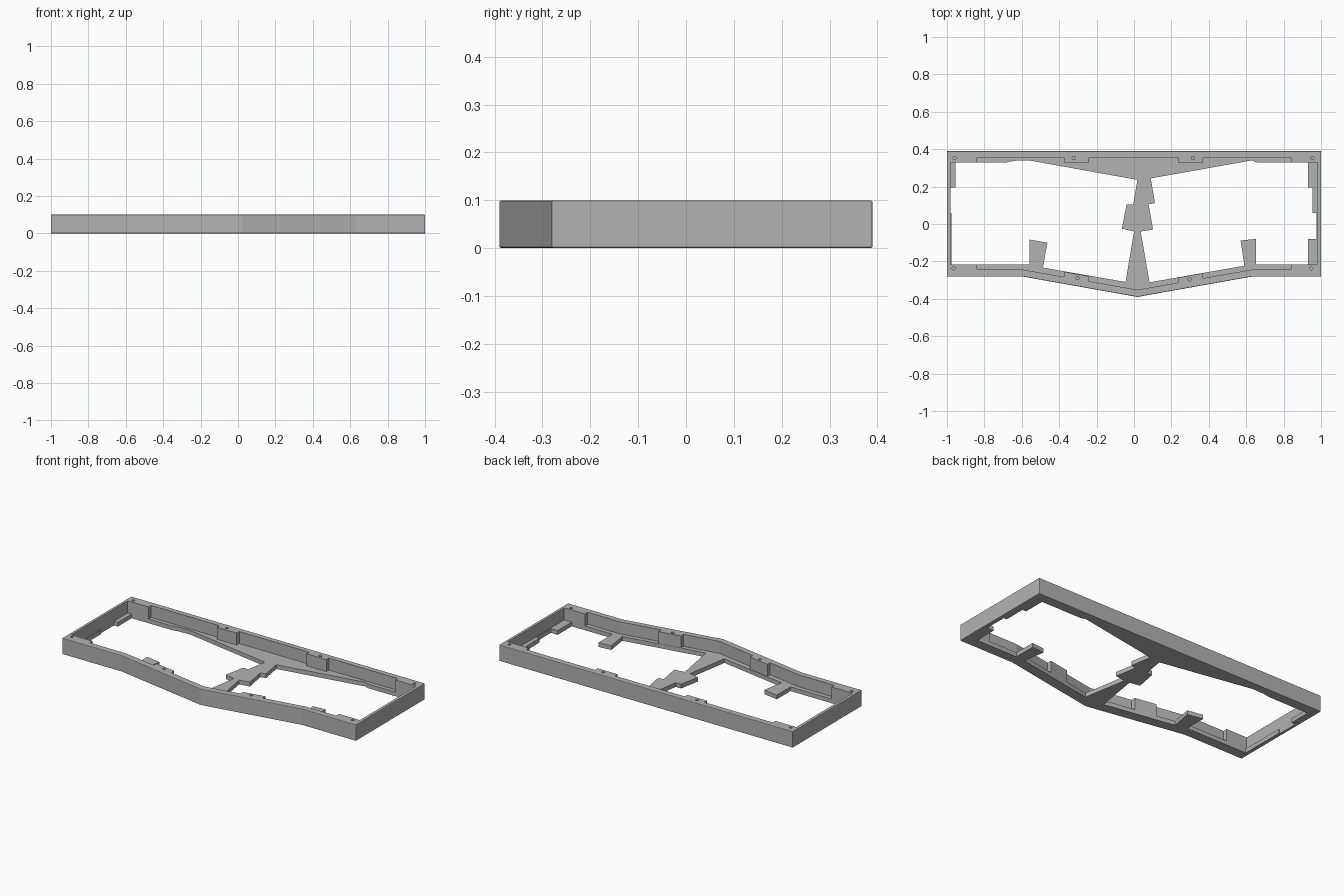
import bpy, bmesh, math

HEIGHT = 0.1
FLOOR = 0.026
MID = 0.018            # x of the front point
THIN, THICK = 0.355, 0.33    # inner faces of the back wall and its bosses


def front_y(x, base):
    """Front wall line: straight at the ends, pointed in the middle."""
    return base - 0.176 * max(0, 0.612 - abs(x - MID))


def prism(name, points, z0, z1):
    bm = bmesh.new()
    face = bm.faces.new([bm.verts.new((x, y, z0)) for x, y in points])
    top = bmesh.ops.extrude_face_region(bm, geom=[face])["geom"]
    moved = [v for v in top if isinstance(v, bmesh.types.BMVert)]
    bmesh.ops.translate(bm, verts=moved, vec=(0, 0, z1 - z0))
    bmesh.ops.recalc_face_normals(bm, faces=bm.faces)
    mesh = bpy.data.meshes.new(name)
    bm.to_mesh(mesh)
    bm.free()
    obj = bpy.data.objects.new(name, mesh)
    bpy.context.collection.objects.link(obj)
    return obj


def bake(obj):
    """Turn the modifier result into the object's own mesh."""
    bpy.context.view_layer.update()
    graph = bpy.context.evaluated_depsgraph_get()
    mesh = bpy.data.meshes.new_from_object(obj.evaluated_get(graph))
    obj.modifiers.clear()
    obj.data = mesh


def cut(obj, cutter):
    mod = obj.modifiers.new("cut", "BOOLEAN")
    mod.operation = "DIFFERENCE"
    mod.solver = "EXACT"
    mod.object = cutter
    bake(obj)
    bpy.data.objects.remove(cutter)


cube = bpy.data.objects.get("Cube")
if cube:
    bpy.data.objects.remove(cube)

# Outer block with softened rim
left_bend, right_bend = MID - 0.612, MID + 0.612
outline = [(-1, 0.39), (1, 0.39), (1, -0.281), (right_bend, -0.281),
           (MID, -0.39), (left_bend, -0.281), (-1, -0.281)]
frame = prism("case_frame", outline, 0, HEIGHT)
bevel = frame.modifiers.new("rim", "BEVEL")
bevel.width = 0.004
bevel.segments = 2
bevel.limit_method = "ANGLE"
bevel.angle_limit = math.radians(30)
bake(frame)

# Cavity above the floor, notched around the screw bosses
boss_edges = [-0.84, -0.375, -0.24, 0.235, 0.37, 0.84]
back, front = [(-0.982, THICK)], [(-0.982, -0.217)]
for i, x in enumerate(boss_edges):
    pair = (THICK, THIN) if i % 2 == 0 else (THIN, THICK)
    back += [(x, y) for y in pair]
    pair = (-0.217, -0.244) if i % 2 == 0 else (-0.244, -0.217)
    front += [(x, front_y(x, y)) for y in pair]
    if i == 0:
        front.append((left_bend, -0.244))
    if i == 2:
        front.append((MID, front_y(MID, -0.244)))
    if i == 4:
        front.append((right_bend, -0.244))
back.append((0.982, THICK))
front.append((0.982, -0.217))
cut(frame, prism("cavity_cutter", back + front[::-1], FLOOR, HEIGHT + 0.1))

# Left and right floor openings, leaving the spine, shelf and tabs
minus_x_opening = [
    (-0.955, 0.33), (-0.68, 0.33), (-0.64, 0.338), (-0.56, 0.34),
    (0.018, 0.236), (-0.004, 0.105), (-0.04, 0.105), (-0.065, -0.025),
    (0.0, -0.04), (-0.045, -0.31), (-0.487, -0.233), (-0.463, -0.1),
    (-0.56, -0.083), (-0.56, -0.217), (-0.975, -0.217), (-0.975, 0.06),
    (-0.982, 0.06), (-0.982, 0.195), (-0.955, 0.195)]
plus_x_opening = [
    (0.93, 0.33), (0.655, 0.33), (0.63, 0.34), (0.09, 0.244),
    (0.112, 0.112), (0.078, 0.105), (0.102, -0.03), (0.036, -0.04),
    (0.083, -0.312), (0.59, -0.223), (0.57, -0.088), (0.653, -0.08),
    (0.653, -0.217), (0.93, -0.217), (0.93, -0.08), (0.976, -0.08),
    (0.976, 0.06), (0.955, 0.06), (0.955, 0.195), (0.93, 0.195)]
for points in (minus_x_opening, plus_x_opening):
    cut(frame, prism("opening_cutter", points, -0.1, FLOOR + 0.02))

# Screw holes in the bosses
holes = [(x, 0.353) for x in (-0.96, -0.322, 0.316, 0.954)]
holes += [(x, front_y(x, -0.237)) for x in (-0.964, -0.302, 0.297, 0.948)]
for hx, hy in holes:
    ring = [(hx + 0.009 * math.cos(a * math.pi / 8),
             hy + 0.009 * math.sin(a * math.pi / 8)) for a in range(16)]
    cut(frame, prism("hole_cutter", ring, HEIGHT - 0.06, HEIGHT + 0.1))

# Plain grey finish
grey = bpy.data.materials.new("case_grey")
grey.use_nodes = True
colour = (0.45, 0.45, 0.45, 1)
grey.diffuse_color = colour
grey.node_tree.nodes["Principled BSDF"].inputs["Base Color"].default_value = colour
frame.data.materials.clear()
frame.data.materials.append(grey)
for poly in frame.data.polygons:
    poly.material_index = 0
    poly.use_smooth = False
